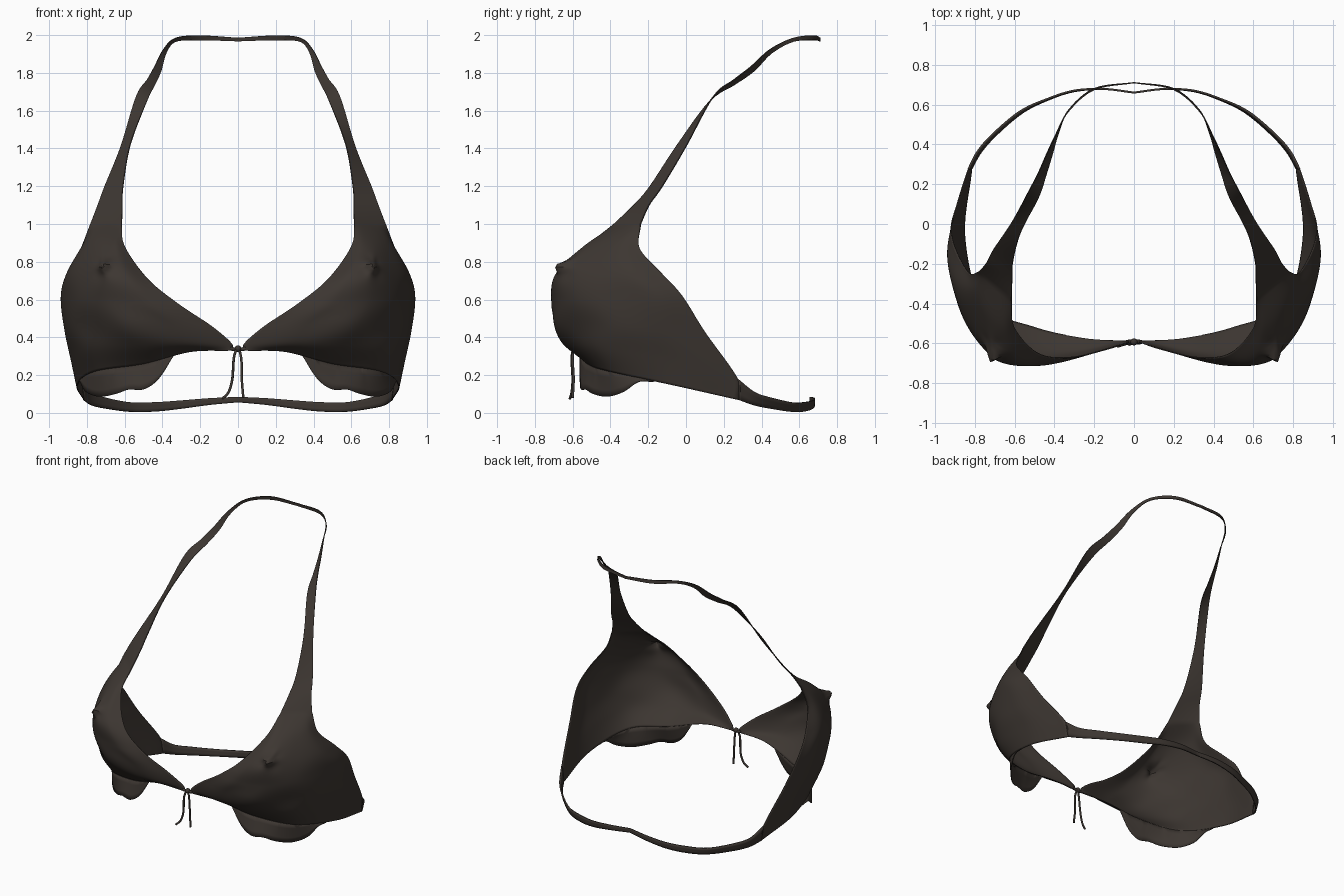
import bpy, math
from mathutils import Vector

if "Cube" in bpy.data.objects:
    bpy.data.objects.remove(bpy.data.objects["Cube"])

fabric = bpy.data.materials.new("dark brown fabric")
fabric.diffuse_color = (0.046, 0.037, 0.031, 1)
fabric.use_nodes = True
fabric.node_tree.nodes["Principled BSDF"].inputs["Base Color"].default_value = fabric.diffuse_color


def spline(points, steps):
    """Smooth curve through the given points."""
    p = [Vector(q) for q in points]
    p = [2 * p[0] - p[1]] + p + [2 * p[-1] - p[-2]]
    out = []
    for i in range(1, len(p) - 2):
        a, b, c, d = p[i - 1:i + 3]
        for s in range(steps):
            t = s / steps
            out.append(0.5 * (2 * b + (c - a) * t + (2 * a - 5 * b + 4 * c - d) * t * t
                              + (3 * b - a - 3 * c + d) * t ** 3))
    return out + [p[-2]]


def finish(ob):
    ob.data.materials.append(fabric)
    bpy.context.view_layer.objects.active = ob
    for o in bpy.context.selected_objects:
        o.select_set(False)
    ob.select_set(True)
    bpy.ops.object.shade_smooth_by_angle(angle=math.radians(40))


def cloth(name, grid, thickness):
    """Mirrored thin sheet from a grid of points."""
    w = len(grid[0])
    verts = [v for row in grid for v in row]
    faces = [(r * w + c, r * w + c + 1, (r + 1) * w + c + 1, (r + 1) * w + c)
             for r in range(len(grid) - 1) for c in range(w - 1)]
    me = bpy.data.meshes.new(name)
    me.from_pydata(verts, [], faces)
    ob = bpy.data.objects.new(name, me)
    bpy.context.collection.objects.link(ob)
    finish(ob)
    ob.modifiers.new("both_sides", 'MIRROR')
    sol = ob.modifiers.new("thickness", 'SOLIDIFY')
    sol.thickness = thickness
    sol.offset = 0


def ribbon(a, b, across):
    """Grid of points between two edge curves."""
    return [[p.lerp(q, k / across) for k in range(across + 1)] for p, q in zip(a, b)]


# cup and side wing: rows run from the neckline to the armhole edge
rows = [
    [(.03, -.59, .33), (.25, -.575, .325), (.5, -.52, .26), (.755, -.405, .22), (.85, -.07, .147), (.815, .28, .068)],
    [(.035, -.595, .37), (.3, -.645, .37), (.55, -.625, .36), (.805, -.45, .34), (.88, -.08, .28), (.832, .275, .18)],
    [(.14, -.63, .46), (.37, -.685, .47), (.62, -.67, .46), (.85, -.44, .46), (.915, -.15, .44), (.888, .10, .43)],
    [(.32, -.67, .58), (.5, -.71, .58), (.70, -.66, .59), (.848, -.488, .6), (.932, -.2, .61), (.918, -.02, .62)],
    [(.48, -.65, .71), (.6, -.69, .73), (.715, -.65, .74), (.83, -.475, .74), (.90, -.3, .74), (.895, -.13, .74)],
    [(.60, -.52, .88), (.65, -.54, .88), (.71, -.5, .885), (.77, -.42, .89), (.815, -.33, .89), (.83, -.245, .87)],
]
neck_in, neck_out = Vector((.615, -.38, 1.0)), Vector((.78, -.24, 1.0))
rows.append([neck_in.lerp(neck_out, k / 5) for k in range(6)])
columns = [spline(col, 10) for col in zip(*[spline(r, 12) for r in rows])]
cup = [list(row) for row in zip(*columns)]
hem = [v.copy() for v in cup[0]]

# gathered pucker near the top of the cup
centre = Vector((.71, -.64, .78))
for row in cup:
    for v in row:
        d = (v - centre).length
        ang = math.atan2(v.z - centre.z, v.x - centre.x)
        push = 0.06 * math.exp(-(d / .035) ** 2)
        push += 0.012 * math.cos(4 * ang + 1) * (d / .05) * math.exp(-(d / .06) ** 2)
        v += Vector((.25, -.95, .05)) * push

# halter strap growing out of the cup and running behind the neck
inner = spline([neck_in, (.612, -.275, 1.1), (.608, -.19, 1.2), (.57, -.045, 1.42), (.48, .13, 1.655),
                (.437, .26, 1.74), (.407, .36, 1.81), (.38, .455, 1.905), (.33, .57, 1.965),
                (.2, .68, 1.973), (0, .71, 1.967)], 6)
outer = spline([neck_out, (.742, -.195, 1.1), (.705, -.125, 1.2), (.62, 0, 1.41), (.54, .145, 1.675),
                (.482, .255, 1.765), (.442, .345, 1.835), (.395, .445, 1.925), (.33, .565, 1.985),
                (.2, .675, 1.998), (0, .71, 1.986)], 6)
cloth("cups_and_neck_strap", cup + ribbon(inner, outer, len(hem) - 1)[1:], 0.006)

# band around the back
low = spline([(.815, .28, .068), (.77, .36, .04), (.69, .45, .022), (.56, .56, .006), (.43, .625, .008),
              (.3, .667, .022), (.15, .678, .042), (0, .66, .056)], 6)
high = spline([(.832, .275, .18), (.785, .365, .11), (.705, .455, .08), (.57, .567, .055), (.43, .63, .057),
               (.3, .67, .066), (.15, .678, .078), (0, .66, .085)], 6)
cloth("back_band", ribbon(low, high, 3), 0.01)

# loose wavy flap hanging from the hem of each cup
wavy = spline([(.34, -.56, .305), (.42, -.56, .18), (.5, -.555, .125), (.58, -.53, .124), (.65, -.49, .1),
               (.735, -.415, .086), (.805, -.33, .112), (.835, -.25, .165), (.843, -.17, .165)], 4)
n = len(wavy) - 1
top = [hem[17 + round(k * 27 / n)] for k in range(n + 1)]
cloth("under_flap", ribbon(top, wavy, 4), 0.006)


def cord(name, points, radius):
    cu = bpy.data.curves.new(name, 'CURVE')
    cu.dimensions = '3D'
    cu.bevel_depth = radius
    cu.bevel_resolution = 2
    cu.use_fill_caps = True
    path = spline(points, 5)
    sp = cu.splines.new('POLY')
    sp.points.add(len(path) - 1)
    for p, v in zip(sp.points, path):
        p.co = (*v, 1)
    ob = bpy.data.objects.new(name, cu)
    bpy.context.collection.objects.link(ob)
    cu.materials.append(fabric)


# front tie: short link, knot and two hanging ends
cord("tie_link", [(-.04, -.592, .34), (0, -.59, .335), (.04, -.592, .34)], 0.01)
cord("tie_end_left", [(-.005, -.595, .345), (-.022, -.605, .29), (-.03, -.6, .18),
                      (-.05, -.605, .11), (-.083, -.615, .075)], 0.007)
cord("tie_end_right", [(.005, -.595, .345), (.018, -.6, .28), (.02, -.595, .18), (.028, -.6, .08)], 0.007)
bpy.ops.mesh.primitive_uv_sphere_add(segments=14, ring_count=8, radius=0.018, location=(0, -.592, .34))
knot = bpy.context.object
knot.name = "tie_knot"
finish(knot)
